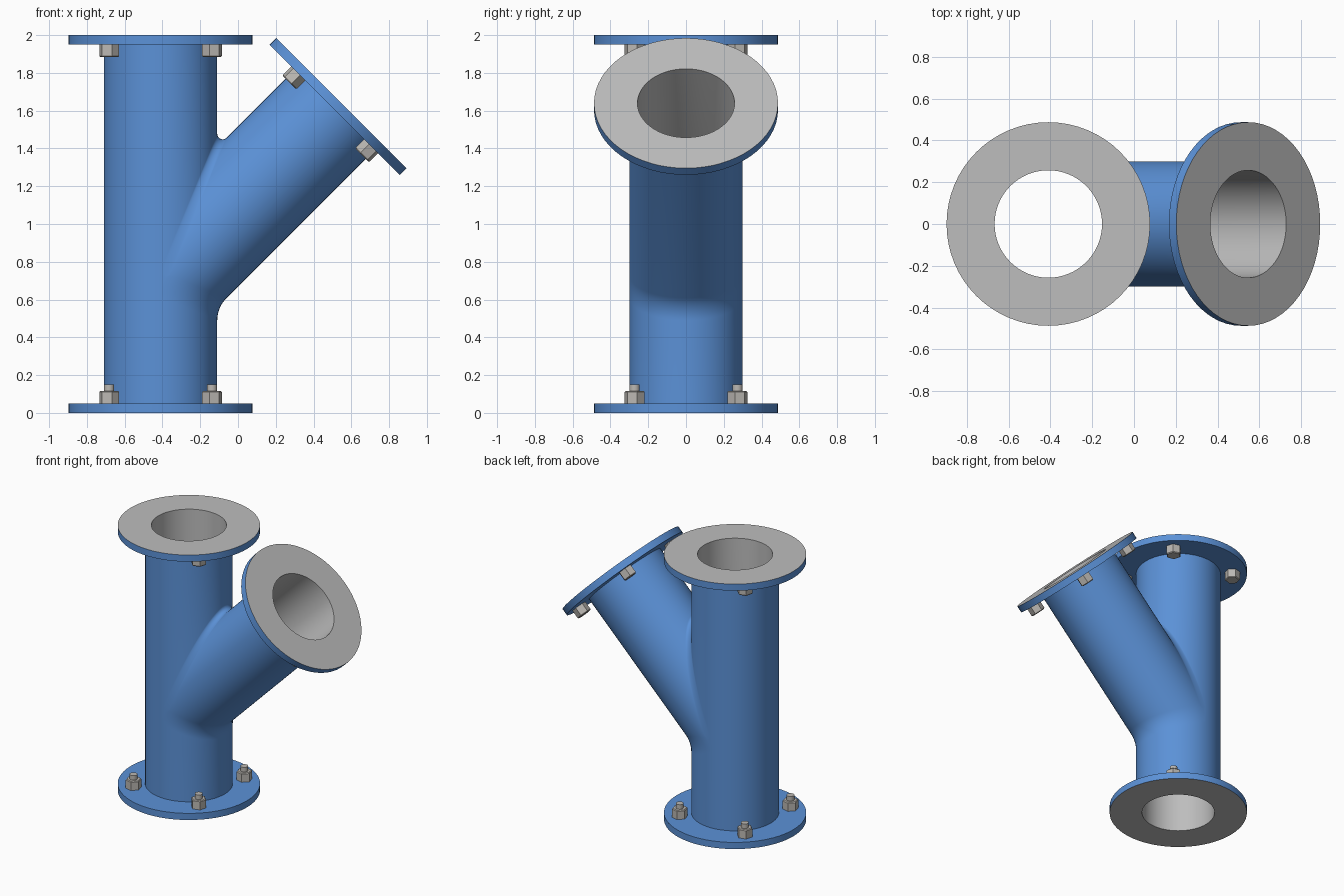
import bpy, bmesh
from math import sin, cos, pi, sqrt, radians
from mathutils import Matrix, Vector

if "Cube" in bpy.data.objects:
    bpy.data.objects.remove(bpy.data.objects["Cube"])

# Main dimensions
AXIS_X, CROSS_Z, HEIGHT, BRANCH = -0.41, 0.683, 2.0, 1.353
PIPE_R, BORE_R, FLANGE_R, FLANGE_T = 0.30, 0.257, 0.487, 0.05
SEG, ARC = 64, 10
BRANCH_DIR = Vector((1, 0, 1)).normalized()
BRANCH_SIDE = Vector((-1, 0, 1)).normalized()
UP = Vector((0, 0, 1))
CROSSING = Vector((AXIS_X, 0, CROSS_Z))


def material(name, color):
    m = bpy.data.materials.new(name)
    m.use_nodes = True
    m.diffuse_color = (*color, 1)
    m.node_tree.nodes["Principled BSDF"].inputs["Base Color"].default_value = (*color, 1)
    return m


BLUE = material("blue paint", (0.105, 0.285, 0.68))
GREY = material("machined grey", (0.51, 0.51, 0.51))
STEEL = material("bolt steel", (0.50, 0.48, 0.45))


def finish(bm, name, mats, matrix=Matrix(), flip=False):
    bmesh.ops.remove_doubles(bm, verts=bm.verts, dist=1e-5)
    bmesh.ops.recalc_face_normals(bm, faces=bm.faces)
    if flip:
        bmesh.ops.reverse_faces(bm, faces=bm.faces)
    me = bpy.data.meshes.new(name)
    bm.to_mesh(me)
    bm.free()
    for m in mats:
        me.materials.append(m)
    ob = bpy.data.objects.new(name, me)
    bpy.context.collection.objects.link(ob)
    ob.matrix_world = matrix
    bpy.ops.object.select_all(action='DESELECT')
    ob.select_set(True)
    bpy.context.view_layer.objects.active = ob
    bpy.ops.object.shade_smooth_by_angle(angle=radians(30))
    return ob


def loft(bm, rows):
    """Bridge neighbouring rows of points with quads."""
    vs = [[bm.verts.new(p) for p in row] for row in rows]
    for a, b in zip(vs, vs[1:]):
        for i in range(len(a) - 1):
            bm.faces.new((a[i], a[i + 1], b[i + 1], b[i]))


def wye_shell(name, r, setback, inset, mat, flip):
    """Two equal tubes meeting at 45 degrees, with a rounded joint."""
    def point(x, y, z):
        return CROSSING + Vector((x, y, z))

    def side_row(phi, up):
        # one slice at constant y: run pipe, round joint, branch
        s, y, sign = r * cos(phi), r * sin(phi), (1 if up else -1)
        corner = point(s, y, s + sign * sqrt(2) * s)
        p1, p2 = corner + UP * sign * setback, corner + BRANCH_DIR * setback
        w = sin(radians(22.5 if up else 67.5))
        arc = []
        for i in range(ARC + 1):
            t = i / ARC
            a, b, c = (1 - t) ** 2, 2 * w * t * (1 - t), t * t
            arc.append((p1 * a + corner * b + p2 * c) / (a + b + c))
        end_z = (HEIGHT - inset if up else inset) - CROSS_Z
        tip = point(0, y, 0) + BRANCH_DIR * (BRANCH - inset) + BRANCH_SIDE * s * sign
        return [point(s, y, end_z)] + arc + [tip]

    bm = bmesh.new()
    half = [-pi / 2 + 2 * pi * i / SEG for i in range(SEG // 2 + 1)]
    for up in (False, True):
        loft(bm, [side_row(p, up) for p in half])
    # plain half of the run pipe, away from the branch
    heights = (inset - CROSS_Z, -setback, setback, HEIGHT - inset - CROSS_Z)
    loft(bm, [[point(r * cos(p + pi), r * sin(p + pi), z) for z in heights] for p in half])
    # flat webs where the two tubes touch at the sides
    for phi in (half[0], half[-1]):
        low, high = side_row(phi, False)[1:-1], side_row(phi, True)[1:-1]
        bm.faces.new([bm.verts.new(p) for p in low + high[-2::-1]])
    return finish(bm, name, [mat], flip=flip)


def lathe(bm, profile, seg, phase=0.0, centre=(0, 0)):
    rows = []
    for i in range(seg + 1):
        a = phase + 2 * pi * (i % seg) / seg
        rows.append([(centre[0] + q * cos(a), centre[1] + q * sin(a), z) for q, z in profile])
    loft(bm, rows)


def flange(name, matrix):
    # local z points out of the pipe; the sealing face is at z = 0
    bm = bmesh.new()
    lathe(bm, [(BORE_R, 0), (FLANGE_R, 0), (FLANGE_R, -FLANGE_T), (BORE_R, -FLANGE_T),
               (BORE_R, 0)], SEG)
    bmesh.ops.remove_doubles(bm, verts=bm.verts, dist=1e-5)
    for f in bm.faces:
        c = f.calc_center_median()
        on_face = c.z > -0.001
        in_bore = c.xy.length < BORE_R + 0.001
        f.material_index = 1 if on_face or in_bore else 0
    finish(bm, name, [BLUE, GREY], matrix)


def bolts(name, matrix, stud):
    top, tip = -FLANGE_T, -FLANGE_T - 0.067
    for i in range(4):
        bm = bmesh.new()
        a = pi / 4 + i * pi / 2
        c = (0.385 * cos(a), 0.385 * sin(a))
        # hexagon with a small chamfer
        lathe(bm, [(0, top), (0.054, top), (0.054, tip + 0.006), (0.048, tip), (0, tip)],
              6, a, c)
        if stud:
            lathe(bm, [(0, tip), (0.027, tip), (0.027, tip - 0.034), (0, tip - 0.034)],
                  16, 0, c)
        finish(bm, f"{name}_{i + 1}", [STEEL], matrix)


# Pipe body and its bore
wye_shell("pipe_body", PIPE_R, 0.07, FLANGE_T, BLUE, False)
wye_shell("pipe_bore", BORE_R, 0.01, 0.0, GREY, True)

# Flanges with their fasteners
ends = {
    "bottom": Matrix.Translation((AXIS_X, 0, 0)) @ Matrix.Rotation(pi, 4, 'X'),
    "top": Matrix.Translation((AXIS_X, 0, HEIGHT)),
    "branch": Matrix.Translation(CROSSING + BRANCH_DIR * BRANCH) @ Matrix.Rotation(pi / 4, 4, 'Y'),
}
for end, matrix in ends.items():
    flange(f"{end}_flange", matrix)
    bolts(f"{end}_bolt", matrix, end == "bottom")
